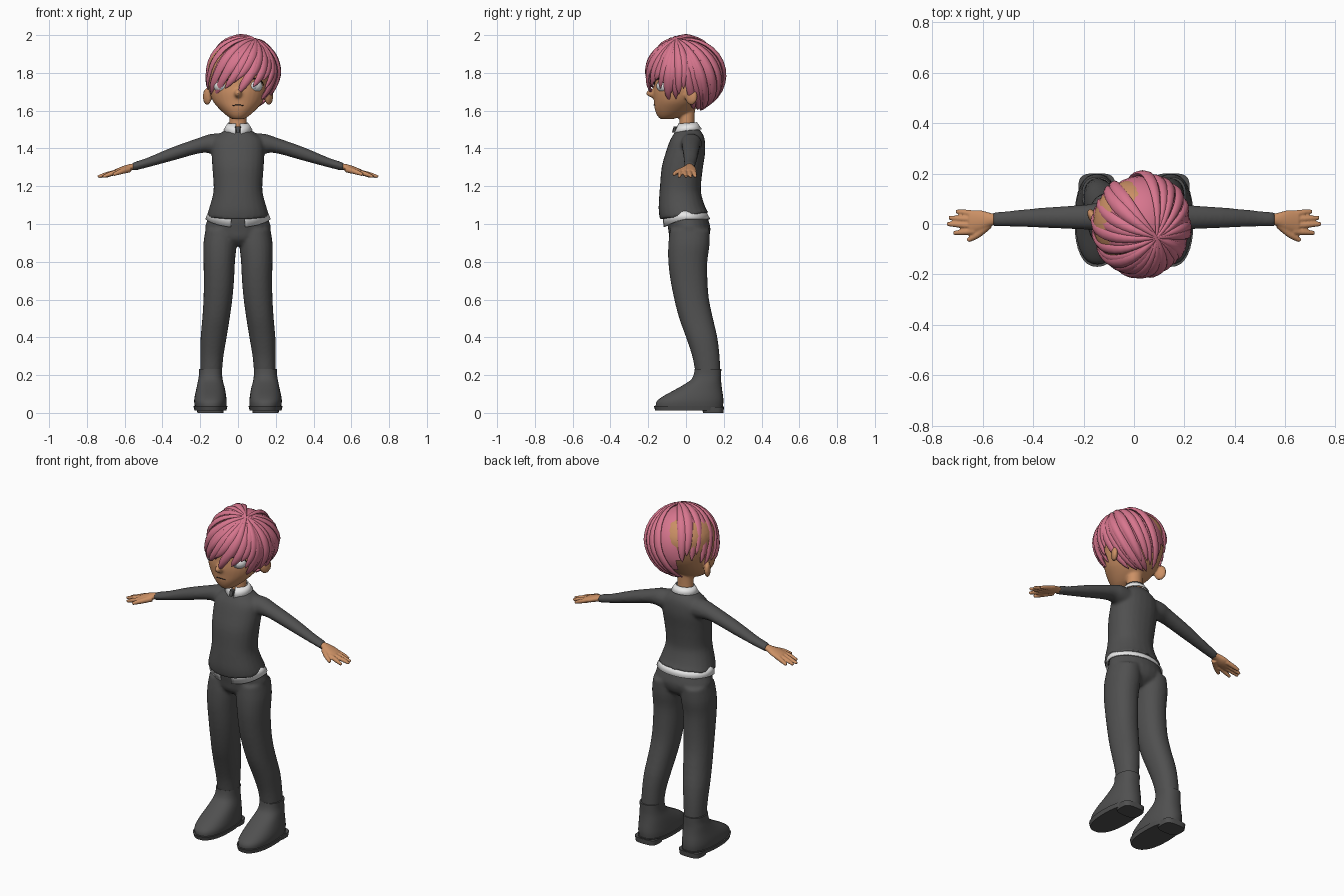
import bpy, bmesh, math, random
from math import sin, cos, pi, radians
from mathutils import Vector, Matrix

random.seed(4)
cube = bpy.data.objects.get("Cube")
if cube:
    bpy.data.objects.remove(cube, do_unlink=True)


def material(name, r, g, b):
    m = bpy.data.materials.new(name)
    m.use_nodes = True
    m.diffuse_color = (r, g, b, 1)
    node = next(n for n in m.node_tree.nodes if n.type == 'BSDF_PRINCIPLED')
    node.inputs["Base Color"].default_value = (r, g, b, 1)
    node.inputs["Roughness"].default_value = 0.8
    return m


skin = material("skin", .60, .28, .13)
pink = material("pink_hair", .68, .18, .27)
grey = material("dark_grey_cloth", .08, .08, .08)
white = material("white_cloth", .8, .8, .8)
iris_grey = material("pale_iris", .55, .6, .65)
dark = material("dark_line", .02, .015, .015)


def ring(z, x0, x1, y0, y1, tilt=0):
    """Horizontal section given by its extents."""
    return (Vector(((x0 + x1) / 2, (y0 + y1) / 2, z)),
            Vector(((x1 - x0) / 2, 0, 0)), Vector((0, (y1 - y0) / 2, tilt)))


def centred(rows):
    return [ring(z, -w, w, *rest) for z, w, *rest in rows]


def limb(rows):
    """Sections along x: x, centre z, half height, centre y, half depth."""
    return [(Vector((x, y, z)), Vector((0, hy, 0)), Vector((0, 0, hz))) for x, z, hz, y, hy in rows]


def tube(points, radii):
    pts = [Vector(p) for p in points]
    d = (pts[-1] - pts[0]).normalized()
    u = d.orthogonal().normalized()
    v = d.cross(u)
    return [(p, u * r, v * r) for p, r in zip(pts, radii)]


def flip(rings):
    return [tuple(Vector((-a.x, a.y, a.z)) for a in r) for r in rings]


def spline(rings, k):
    """Smoothly interpolate between sections."""
    out = []
    for i in range(len(rings) - 1):
        quad = [rings[max(i - 1, 0)], rings[i], rings[i + 1], rings[min(i + 2, len(rings) - 1)]]
        for j in range(k):
            t = j / k
            out.append(tuple(b + ((c - a) * t + (2 * a - 5 * b + 4 * c - d) * t ** 2
                                  + (3 * b - a - 3 * c + d) * t ** 3) / 2
                             for a, b, c, d in zip(*quad)))
    return out + [rings[-1]]


def loft(bm, rings, e=1.0, n=24, k=3):
    def power(x):
        return math.copysign(abs(x) ** e, x)
    loops = [[bm.verts.new(c + u * power(cos(2 * pi * i / n)) + v * power(sin(2 * pi * i / n)))
              for i in range(n)] for c, u, v in spline(rings, k)]
    for a, b in zip(loops, loops[1:]):
        for i in range(n):
            bm.faces.new((a[i], a[i - 1], b[i - 1], b[i]))
    bm.faces.new(loops[0])
    bm.faces.new(loops[-1])


def ball(bm, pos, size, turn=0.0):
    m = Matrix.Translation(pos) @ Matrix.Rotation(turn, 4, 'Z') @ Matrix.Diagonal((*size, 1))
    bmesh.ops.create_uvsphere(bm, u_segments=28, v_segments=16, radius=1, matrix=m)


def finish(bm, name, mat, voxel=0, smooth=4, thick=0):
    bmesh.ops.recalc_face_normals(bm, faces=bm.faces)
    me = bpy.data.meshes.new(name)
    bm.to_mesh(me)
    bm.free()
    me.materials.append(mat)
    ob = bpy.data.objects.new(name, me)
    bpy.context.collection.objects.link(ob)
    bpy.ops.object.select_all(action='DESELECT')
    ob.select_set(True)
    bpy.context.view_layer.objects.active = ob
    bpy.ops.object.shade_smooth_by_angle(angle=radians(45))
    if voxel:
        rem = ob.modifiers.new("blend", 'REMESH')
        rem.mode, rem.voxel_size, rem.use_smooth_shade = 'VOXEL', voxel, True
        sm = ob.modifiers.new("soften", 'SMOOTH')
        sm.iterations = smooth
    if thick:
        ob.modifiers.new("thickness", 'SOLIDIFY').thickness = thick
    return ob


# Head with nose, ears and neck
bm = bmesh.new()
loft(bm, centred([(1.555, .03, -.135, -.07), (1.575, .062, -.153, -.01), (1.61, .10, -.166, .05),
                  (1.65, .133, -.17, .09), (1.7, .152, -.174, .13), (1.76, .16, -.168, .16),
                  (1.82, .162, -.168, .175), (1.88, .152, -.155, .165), (1.94, .11, -.11, .12),
                  (1.965, .05, -.05, .06)]), n=32)
loft(bm, centred([(1.46, .052, -.035, .05), (1.54, .046, -.035, .045), (1.64, .046, -.035, .05)]))
ball(bm, (0, -.168, 1.692), (.02, .044, .024))
for s in (1, -1):
    ball(bm, (s * .163, .028, 1.675), (.018, .036, .046), s * -.5)
finish(bm, "head", skin, .0075, 4)

# Eyes, upper lashes and mouth
for s, side in ((1, "left"), (-1, "right")):
    bm = bmesh.new()
    ball(bm, (s * .084, -.113, 1.73), (.046, .042, .036), s * .42)
    finish(bm, side + "_eye", white)
    bm = bmesh.new()
    ball(bm, (s * .082, -.127, 1.73), (.024, .031, .026), s * .3)
    finish(bm, side + "_iris", iris_grey)
    bm = bmesh.new()
    arc = [(s * (.084 + .05 * cos(a)), -.136 + .03 * cos(a) - .008 * sin(a), 1.735 + .034 * sin(a))
           for a in [pi * i / 8 for i in range(9)]]
    loft(bm, tube(arc, [.002] + [.004] * 7 + [.002]), n=8)
    finish(bm, side + "_lash", dark)
bm = bmesh.new()
loft(bm, tube([(-.03, -.164, 1.627), (0, -.169, 1.63), (.03, -.164, 1.627)], [.002, .003, .002]), n=8)
finish(bm, "mouth", dark)

# Hair: tapered locks sweeping from an off-centre crown
SIZE = Vector((.183, .2, .2))
CROWN = Vector((.32, -.26, .91)).normalized()


def on_hair(d, lift=0.0):
    z = 1.79 + d.z * (SIZE.z + lift)
    shift = .03 * min(1, max(0, (z - 1.6) / .2))
    return Vector((shift + d.x * (SIZE.x + lift), d.y * (SIZE.y + lift), z))


def hair_end(deg, i):
    """Height of the lock tip by angle from the front, positive towards the left."""
    a = abs(deg)
    if a < 50:
        return 1.745 + .025 * (i % 3 - 1)
    if a < 82:
        return 1.665 + .02 * (i % 2)
    if a < 112:
        return 1.715
    if -145 < deg < 0:
        return 1.74 + .05 * (i % 2)
    return 1.61 + .02 * (i % 2)


def lock(bm, deg, tip, width, lift):
    ez = (tip - 1.79) / SIZE.z
    flat = math.sqrt(1 - ez * ez)
    end = Vector((flat * sin(radians(deg)), -flat * cos(radians(deg)), ez))
    swirl = CROWN.cross(end) * .16
    angle = CROWN.angle(end)
    dirs = []
    steps = 14
    for i in range(steps + 1):
        t = i / steps
        d = (CROWN * sin(angle * (1 - t)) + end * sin(angle * t)) / sin(angle)
        dirs.append((d + swirl * sin(pi * t)).normalized())
    pts = [on_hair(d, lift) for d in dirs]
    rings = []
    for i, p in enumerate(pts):
        t = i / steps
        along = (pts[min(i + 1, steps)] - pts[max(i - 1, 0)]).normalized()
        across = along.cross(dirs[i]).normalized()
        w = width * min(1, .2 + 1.7 * t) * math.sqrt(max(.004, 1 - t ** 4))
        rings.append((p, across * w, across.cross(along) * (.003 + w * .42)))
    loft(bm, rings, n=8, k=1)


bm = bmesh.new()
count = 44
for i in range(count):
    deg = -180 + 360 * (i + .5) / count
    lock(bm, deg, hair_end(deg, i) + random.uniform(-.01, .01),
         random.uniform(.022, .029), random.choice((-.004, .001, .006)))
# One long centre fringe lock
lock(bm, -6, 1.69, .024, .006)
finish(bm, "hair_locks", pink)

bm = bmesh.new()
ball(bm, (0, 0, 0), (1, 1, 1))
for v in bm.verts:
    v.co = on_hair(v.co.normalized(), -.008)
low = []
for v in bm.verts:
    deg = math.degrees(math.atan2(v.co.x, -v.co.y))
    limit = 1.82 if abs(deg) < 115 or -150 < deg < 0 else 1.66
    if v.co.z < limit:
        low.append(v)
bmesh.ops.delete(bm, geom=low, context='VERTS')
finish(bm, "hair_cap", pink)

# Sweater: torso and sleeves blended together
bm = bmesh.new()
loft(bm, centred([(1.042, .165, -.138, .12, .018), (1.08, .154, -.145, .104, .006),
                  (1.15, .134, -.142, .083), (1.2, .129, -.138, .079), (1.3, .136, -.129, .09),
                  (1.38, .14, -.107, .102), (1.44, .134, -.086, .1), (1.475, .1, -.066, .09),
                  (1.508, .052, -.045, .066)]), e=.9)
sleeve = limb([(.05, 1.42, .06, .022, .06), (.14, 1.425, .053, .028, .056), (.2, 1.417, .042, .027, .049),
               (.35, 1.37, .036, .025, .041), (.48, 1.325, .026, .022, .032), (.558, 1.303, .023, .018, .028)])
loft(bm, sleeve)
loft(bm, flip(sleeve))
finish(bm, "sweater", grey, .009, 5)

# Trousers: hips and legs blended together
bm = bmesh.new()
loft(bm, centred([(.885, .05, -.05, .07), (.92, .14, -.085, .115), (.97, .174, -.094, .13),
                  (1.01, .167, -.1, .122), (1.05, .155, -.1, .11)]))
leg = [ring(*r) for r in [(.21, .085, .2, .05, .182), (.3, .077, .2, .033, .178), (.4, .06, .198, 0, .166),
                          (.5, .044, .189, -.036, .143), (.6, .03, .183, -.062, .122),
                          (.7, .021, .181, -.082, .114), (.8, .016, .183, -.094, .113),
                          (.89, .008, .184, -.094, .125), (.97, .012, .172, -.085, .126)]]
loft(bm, leg, e=.92)
loft(bm, flip(leg), e=.92)
finish(bm, "trousers", grey, .009, 4)


# Open bands with a gap in front: shirt hem and collar
def band(name, top, bottom, gap, dip, point, thick):
    bm = bmesh.new()
    n = 48
    rows = []
    for i in range(n + 1):
        a = gap + (2 * pi - 2 * gap) * i / n
        front = max(0, cos(a))
        column = []
        for (c, u, v), drop in ((top, 0), (bottom, dip * front ** point)):
            p = c + u * sin(a) - v * cos(a)
            column.append(bm.verts.new((p.x, p.y, p.z - drop)))
        rows.append(column)
    for a, b in zip(rows, rows[1:]):
        bm.faces.new((a[0], a[1], b[1], b[0]))
    finish(bm, name, white, thick=thick)


band("shirt_hem", *centred([(1.07, .156, -.128, .104), (1.027, .173, -.122, .128)]), .22, .045, 1.5, .008)
band("collar", *centred([(1.535, .054, -.042, .058, .004), (1.497, .078, -.066, .084, .006)]), .2, .016, 2, .006)
bm = bmesh.new()
loft(bm, centred([(1.485, .010, -.074, -.05), (1.515, .016, -.066, -.04)]), n=8)
finish(bm, "tie_knot", grey)

# Hands
finger_rows = [(.04, .706, .05), (.017, .734, .025), (-.007, .742, 0), (-.028, .716, -.036)]
for side in ("left", "right"):
    turn = flip if side == "right" else list
    bm = bmesh.new()
    loft(bm, turn(limb([(.53, 1.306, .016, .018, .019), (.57, 1.3, .018, .018, .026),
                        (.61, 1.287, .019, .013, .042), (.655, 1.274, .014, .008, .045)])))
    for y, tx, ty in finger_rows:
        mid = ((.63 + tx) / 2, (y + ty) / 2, 1.266)
        loft(bm, turn(tube([(.63, y, 1.278), mid, (tx, ty, 1.25)], [.013, .0125, .008])), n=12)
    loft(bm, turn(tube([(.575, 0, 1.29), (.62, -.042, 1.277), (.66, -.066, 1.262)], [.018, .014, .009])), n=12)
    finish(bm, side + "_hand", skin, .0045, 2)

# Boots with sole and heel block
for side in ("left", "right"):
    turn = flip if side == "right" else list
    bm = bmesh.new()
    loft(bm, turn([ring(*r) for r in [(.03, .062, .228, -.16, .195), (.06, .06, .232, -.156, .198),
                                      (.09, .063, .229, -.118, .196), (.13, .07, .22, -.045, .19),
                                      (.17, .08, .212, .02, .186), (.2, .084, .207, .04, .186),
                                      (.232, .084, .207, .046, .187)]]), e=.85, n=32)
    finish(bm, side + "_boot", grey)
    bm = bmesh.new()
    loft(bm, turn([ring(.012, .062, .23, -.163, .195), ring(.036, .056, .236, -.17, .2)]), e=.85, n=32, k=1)
    loft(bm, turn([ring(0, .078, .215, .09, .198), ring(.03, .074, .22, .085, .201)]), e=.6, n=32, k=1)
    finish(bm, side + "_sole", grey)
